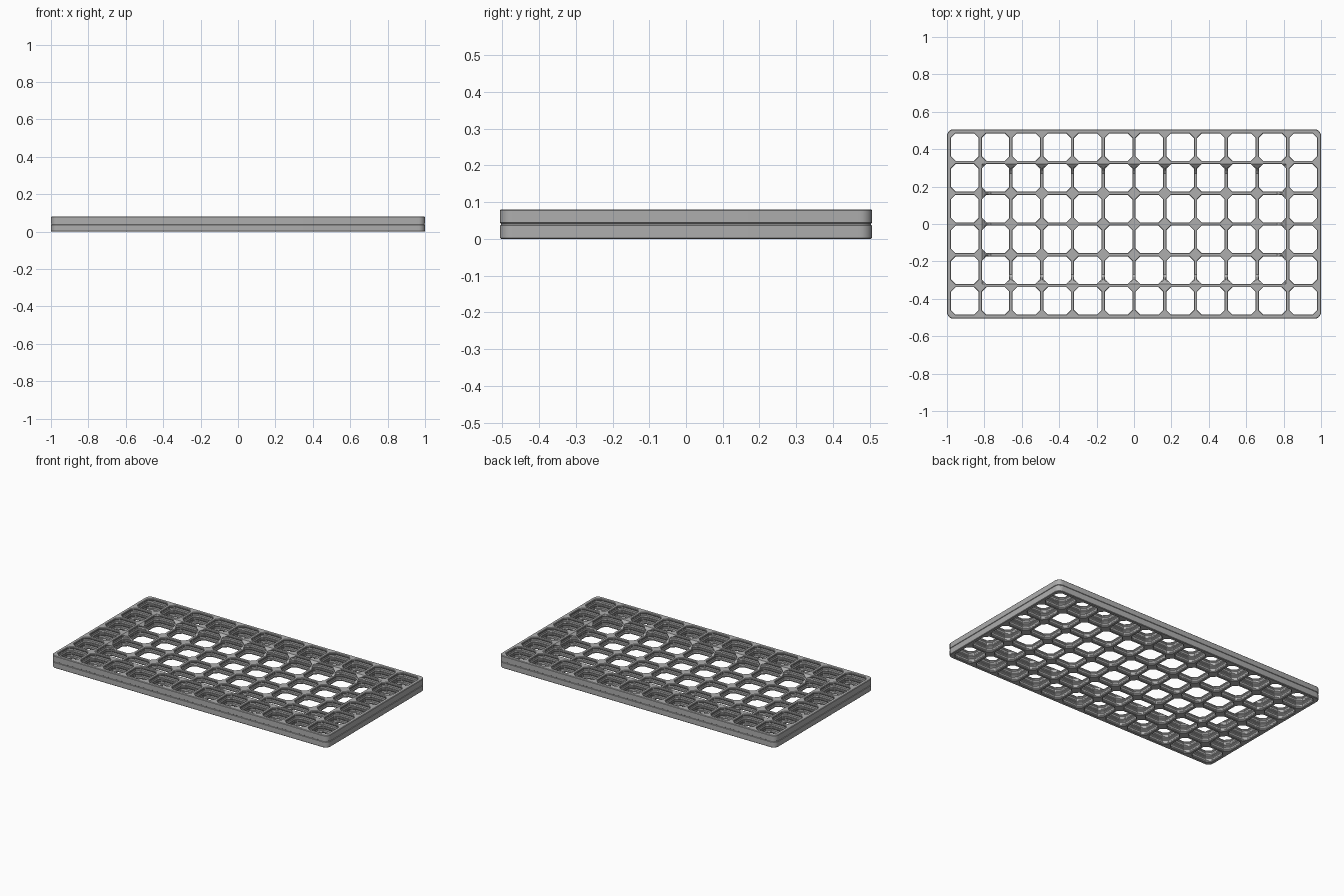
import bpy, bmesh, math

cube = bpy.data.objects.get("Cube")
if cube:
    bpy.data.objects.remove(cube, do_unlink=True)

COLS, ROWS = 12, 6
PITCH = 0.1645
BORDER = 0.013
LAYER = 0.04                 # height of one of the two stacked grids
HALF_X = COLS * PITCH / 2 + BORDER
HALF_Y = ROWS * PITCH / 2 + BORDER

grey = bpy.data.materials.new("plain grey")
grey.use_nodes = True
grey.diffuse_color = (0.42, 0.42, 0.42, 1)
grey.node_tree.nodes["Principled BSDF"].inputs["Base Color"].default_value = grey.diffuse_color


def loft(bm, rings):
    """Closed solid through a stack of equal-length rings."""
    loops = [[bm.verts.new(p) for p in ring] for ring in rings]
    n = len(loops[0])
    bm.faces.new(loops[0][::-1])
    bm.faces.new(loops[-1])
    for a, b in zip(loops, loops[1:]):
        for i in range(n):
            j = (i + 1) % n
            bm.faces.new((a[i], a[j], b[j], b[i]))


def make_object(name, bm):
    mesh = bpy.data.meshes.new(name)
    bmesh.ops.recalc_face_normals(bm, faces=bm.faces)
    bm.to_mesh(mesh)
    bm.free()
    mesh.materials.append(grey)
    obj = bpy.data.objects.new(name, mesh)
    bpy.context.collection.objects.link(obj)
    return obj


def rounded_rect(inset, z, radius=0.035, steps=6):
    ring = []
    for k, (sx, sy) in enumerate(((1, 1), (-1, 1), (-1, -1), (1, -1))):
        cx, cy = sx * (HALF_X - radius), sy * (HALF_Y - radius)
        for s in range(steps + 1):
            a = math.pi / 2 * (k + s / steps)
            r = radius - inset
            ring.append((cx + r * math.cos(a), cy + r * math.sin(a), z))
    return ring


def octagon(cx, cy, wall, corner, z):
    """Cell opening: square with the corners cut at 45 degrees."""
    h = PITCH / 2 - wall
    c = PITCH / 2 - corner + wall
    pts = ((h, -c), (h, c), (c, h), (-c, h), (-h, c), (-h, -c), (-c, -h), (c, -h))
    return [(cx + x, cy + y, z) for x, y in pts]


# Outer body with chamfered edges and a groove between the two layers
bm = bmesh.new()
outline = [(0.003, 0), (0, 0.003), (0, LAYER - 0.004), (0.003, LAYER - 0.002),
           (0.003, LAYER + 0.002), (0, LAYER + 0.004),
           (0, 2 * LAYER - 0.003), (0.003, 2 * LAYER)]
loft(bm, [rounded_rect(inset, z) for inset, z in outline])
frame = make_object("grid_frame", bm)

# Cell openings: lips at both faces of each layer, recess in the middle
FACE, LIP, RECESS = (0.0066, 0.038), (0.009, 0.042), (0.0047, 0.035)
half = [(FACE, 0), (LIP, 0.0024), (LIP, 0.009), (RECESS, 0.0141)]
layer = half + [(s, LAYER - z) for s, z in reversed(half)]
profile = [(FACE, -0.01)] + layer[:-1]
profile += [(s, z + LAYER) for s, z in layer] + [(FACE, 2 * LAYER + 0.01)]
bm = bmesh.new()
for i in range(COLS):
    for j in range(ROWS):
        cx = (i - (COLS - 1) / 2) * PITCH
        cy = (j - (ROWS - 1) / 2) * PITCH
        loft(bm, [octagon(cx, cy, *size, z) for size, z in profile])
cells = make_object("cell_cutter", bm)

# Sunken middle: only the outer ring of cells keeps the upper layer
bm = bmesh.new()
rings = []
for inset, z in ((0.059, LAYER), (0.009, 2 * LAYER), (0.009, 2 * LAYER + 0.02)):
    x = (COLS / 2 - 1) * PITCH - inset
    y = (ROWS / 2 - 1) * PITCH - inset
    rings.append([(x, -y, z), (x, y, z), (-x, y, z), (-x, -y, z)])
loft(bm, rings)
pocket = make_object("pocket_cutter", bm)

bpy.ops.object.select_all(action="DESELECT")
bpy.context.view_layer.objects.active = frame
frame.select_set(True)
for cutter in (pocket, cells):
    cutter.hide_render = True
    mod = frame.modifiers.new(cutter.name, "BOOLEAN")
    mod.operation = "DIFFERENCE"
    mod.solver = "EXACT"
    mod.object = cutter
    bpy.ops.object.modifier_apply(modifier=mod.name)
    bpy.data.objects.remove(cutter, do_unlink=True)

bpy.ops.object.shade_smooth_by_angle(angle=math.radians(25))
